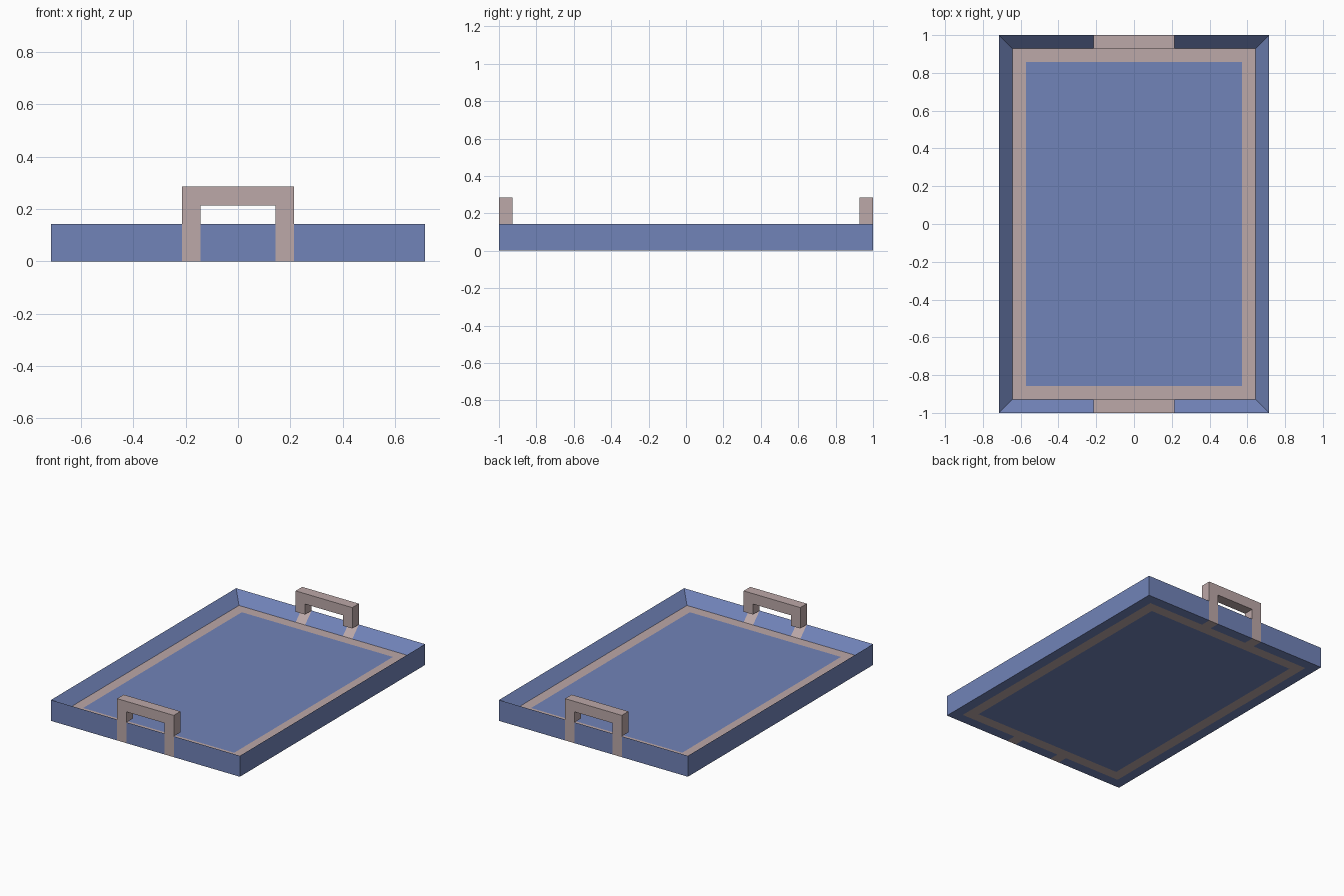
import bpy, bmesh

if "Cube" in bpy.data.objects:
    bpy.data.objects.remove(bpy.data.objects["Cube"], do_unlink=True)

U = 1 / 14                      # module: every part is a whole number of these
HALF_X, HALF_Y, EPS = 10, 14, 0.01


def linear(rgb):
    return tuple(((c / 255 + 0.055) / 1.055) ** 2.4 for c in rgb) + (1.0,)


def material(name, rgb):
    m = bpy.data.materials.new(name)
    m.use_nodes = True
    m.diffuse_color = linear(rgb)
    m.node_tree.nodes["Principled BSDF"].inputs["Base Color"].default_value = linear(rgb)
    return m


def add_object(name, bm, mats):
    bmesh.ops.recalc_face_normals(bm, faces=bm.faces)
    bmesh.ops.scale(bm, vec=(U, U, U), verts=bm.verts)
    mesh = bpy.data.meshes.new(name)
    bm.to_mesh(mesh)
    bm.free()
    for m in mats:
        mesh.materials.append(m)
    obj = bpy.data.objects.new(name, mesh)
    bpy.context.collection.objects.link(obj)
    return obj


blue = material("slate blue", (113, 131, 184))
beige = material("dusty beige", (188, 168, 168))

# Tray: a slab with its top inset and pushed down to leave a rim
bm = bmesh.new()
bmesh.ops.create_cube(bm, size=2)
bmesh.ops.scale(bm, vec=(HALF_X, HALF_Y, 1), verts=bm.verts)
bmesh.ops.translate(bm, vec=(0, 0, 1), verts=bm.verts)
top = max(bm.faces, key=lambda f: f.calc_center_median().z)
bmesh.ops.inset_region(bm, faces=[top], thickness=1, use_even_offset=True)
bmesh.ops.translate(bm, vec=(0, 0, -1), verts=top.verts)

# Cut lines for the inlaid floor border and the handle legs
cuts = [(0, s * d) for s in (-1, 1) for d in (2, 3, 8, 9)]
cuts += [(1, s * d) for s in (-1, 1) for d in (12, 13)]
for axis, d in cuts:
    point, normal = [0, 0, 0], [0, 0, 0]
    point[axis], normal[axis] = d, 1
    bmesh.ops.bisect_plane(bm, geom=bm.verts[:] + bm.edges[:] + bm.faces[:],
                           dist=1e-4, plane_co=point, plane_no=normal)

# Beige on the floor border and where the legs run through the end walls
for f in bm.faces:
    c = f.calc_center_median()
    x, y = abs(c.x), abs(c.y)
    border = x < 9 - EPS and y < 13 - EPS and (x > 8 or y > 12)
    leg = y > 13 - EPS and 2 < x < 3
    f.material_index = int(border or leg)
add_object("tray", bm, [blue, beige])

# Handles: an upside-down U profile extruded one module thick at each end
PROFILE = [(-3, 2), (-2, 2), (-2, 3), (2, 3), (2, 2), (3, 2), (3, 4), (-3, 4)]
for name, y in (("front_handle", -HALF_Y), ("back_handle", HALF_Y - 1)):
    bm = bmesh.new()
    face = bm.faces.new([bm.verts.new((x, y, z)) for x, z in PROFILE])
    ext = bmesh.ops.extrude_face_region(bm, geom=[face], use_keep_orig=True)
    moved = [g for g in ext["geom"] if isinstance(g, bmesh.types.BMVert)]
    bmesh.ops.translate(bm, vec=(0, 1, 0), verts=moved)
    add_object(name, bm, [beige])
